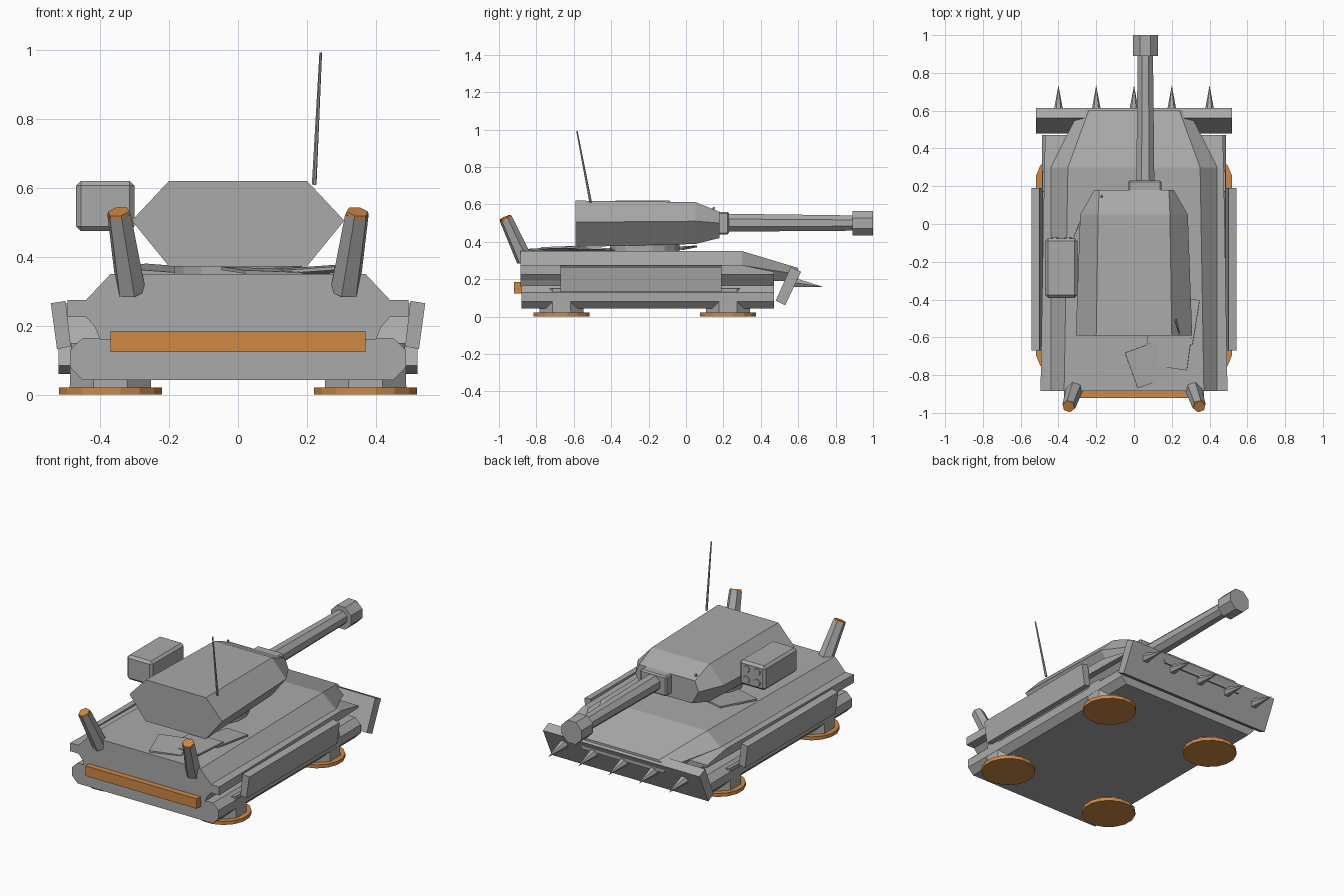
import bpy, bmesh, math
from mathutils import Vector, Matrix

if "Cube" in bpy.data.objects:
    bpy.data.objects.remove(bpy.data.objects["Cube"])


def material(name, col):
    m = bpy.data.materials.new(name)
    m.diffuse_color = (*col, 1)
    m.use_nodes = True
    m.node_tree.nodes["Principled BSDF"].inputs["Base Color"].default_value = m.diffuse_color
    return m


GREY = material("armour grey", (0.40, 0.40, 0.40))
ORANGE = material("glow orange", (0.62, 0.25, 0.06))


def finish(name, bm, mat=GREY):
    bmesh.ops.recalc_face_normals(bm, faces=bm.faces)
    me = bpy.data.meshes.new(name)
    bm.to_mesh(me)
    bm.free()
    me.materials.append(mat)
    ob = bpy.data.objects.new(name, me)
    bpy.context.collection.objects.link(ob)
    return ob


def loft(name, sections, mirror=True, mat=GREY):
    """Skin cross-sections (y, [(x, z), ...]) running along y."""
    bm = bmesh.new()
    rings = []
    for y, pts in sections:
        if mirror:
            pts = pts + [(-x, z) for x, z in reversed(pts)]
        rings.append([bm.verts.new((x, y, z)) for x, z in pts])
    n = len(rings[0])
    for a, b in zip(rings, rings[1:]):
        for i in range(n):
            j = (i + 1) % n
            bm.faces.new((a[i], a[j], b[j], b[i]))
    bm.faces.new(rings[0])
    bm.faces.new(rings[-1])
    return finish(name, bm, mat)


def rod(name, a, b, r1, r2, sides=8, mat=GREY):
    """Prism or cone from point a to point b, with a flat facing sideways."""
    a, b = Vector(a), Vector(b)
    d = b - a
    bm = bmesh.new()
    bmesh.ops.create_cone(bm, cap_ends=True, segments=sides, radius1=r1, radius2=r2,
                          depth=d.length)
    mtx = (Matrix.Translation((a + b) / 2) @ d.to_track_quat('Z', 'Y').to_matrix().to_4x4()
           @ Matrix.Rotation(math.pi / sides, 4, 'Z'))
    bm.transform(mtx)
    return finish(name, bm, mat)


def box(name, centre, size, rot=(0, 0, 0), bevel=0, mat=GREY):
    bm = bmesh.new()
    bmesh.ops.create_cube(bm, size=1)
    bmesh.ops.scale(bm, vec=size, verts=bm.verts)
    if bevel:
        bmesh.ops.bevel(bm, geom=bm.edges[:], offset=bevel, segments=1, affect='EDGES')
    ob = finish(name, bm, mat)
    ob.location = centre
    ob.rotation_euler = [math.radians(r) for r in rot]
    return ob


# Hull: lower tub, side shelf, upper deck with tapering nose
lower = [(0.45, 0.042), (0.487, 0.08), (0.487, 0.13), (0.45, 0.165)]
loft("lower_hull", [(-0.88, lower), (0.47, lower)])


def shelf(w, top):
    return [(0.385, 0.16), (0.44, 0.225), (w, 0.225), (w, top), (0.43, top)]


loft("hull_shelf", [(-0.885, shelf(0.495, 0.275)), (0.3, shelf(0.475, 0.275)),
                    (0.47, shelf(0.47, 0.24))])
loft("upper_hull", [
    (-0.885, [(0.40, 0.16), (0.445, 0.27), (0.37, 0.35)]),
    (0.3, [(0.38, 0.19), (0.44, 0.275), (0.35, 0.35)]),
    (0.6, [(0.27, 0.19), (0.29, 0.225), (0.24, 0.26)])])

# Tilted armour skirts on both sides
for s, side in ((1, "right"), (-1, "left")):
    prof = [(s * x, z) for x, z in
            [(0.485, 0.14), (0.525, 0.132), (0.543, 0.265), (0.50, 0.272)]]
    loft(side + "_skirt", [(-0.67, prof), (0.19, prof)], mirror=False)

    # Hover feet: post and glowing disc
    for y, end in ((-0.665, "rear"), (0.225, "fore")):
        rod(f"{side}_{end}_hover_post", (s * 0.37, y, 0.018), (s * 0.37, y, 0.15),
            0.128, 0.124)
        rod(f"{side}_{end}_hover_disc", (s * 0.37, y, 0), (s * 0.37, y, 0.021),
            0.152, 0.152, 16, ORANGE)

    # Leaning exhaust stacks with glowing tips
    base, tip = Vector((s * 0.31, -0.862, 0.30)), Vector((s * 0.345, -0.963, 0.523))
    rod(side + "_exhaust", base, tip, 0.045, 0.036, 6)
    axis = (tip - base).normalized()
    rod(side + "_exhaust_glow", tip, tip + axis * 0.009, 0.035, 0.033, 6, ORANGE)

# Glowing rear strip
box("rear_light_bar", (0, -0.895, 0.154), (0.74, 0.05, 0.06), mat=ORANGE)

# Spiked ram plate at the nose
bm = bmesh.new()
ram = [(0.48, 0.085), (0.53, 0.06), (0.615, 0.24), (0.56, 0.265)]
ends = [[bm.verts.new((x, y, z)) for y, z in ram] for x in (-0.52, 0.52)]
for e in ends:
    bm.faces.new(e)
for i in range(4):
    j = (i + 1) % 4
    bm.faces.new((ends[0][i], ends[0][j], ends[1][j], ends[1][i]))
finish("ram_plate", bm)
for i in range(5):
    x = (i - 2) * 0.2
    rod(f"ram_spike_{i + 1}", (x, 0.56, 0.185), (x, 0.735, 0.158), 0.032, 0.0, 6)

# Turret: six-sided body with a tapered face
loft("turret", [
    (-0.59, [(0.2, 0.372), (0.308, 0.505), (0.2, 0.62)]),
    (0.05, [(0.19, 0.388), (0.285, 0.51), (0.19, 0.612)]),
    (0.18, [(0.165, 0.42), (0.21, 0.50), (0.185, 0.56)])])
for z in (0.345,):
    rod("turret_ring", (0, -0.22, z), (0, -0.22, 0.4), 0.19, 0.19, 16)
rod("turret_sight", (-0.17, 0.145, 0.572), (-0.17, 0.15, 0.585), 0.007, 0.007, 6)

# Main gun
box("gun_mantlet", (0.058, 0.2, 0.5), (0.175, 0.06, 0.12), bevel=0.008)
rod("gun_barrel", (0.06, 0.2, 0.502), (0.06, 0.91, 0.5), 0.052, 0.044)
rod("gun_muzzle", (0.06, 0.89, 0.499), (0.06, 1.0, 0.499), 0.072, 0.072)

# Missile pod with four tube mouths
box("missile_pod", (-0.385, -0.233, 0.547), (0.17, 0.315, 0.146), bevel=0.014)
for i, dx in enumerate((-0.035, 0.035)):
    for j, dz in enumerate((-0.032, 0.032)):
        p = Vector((-0.385 + dx, -0.08, 0.547 + dz))
        rod(f"missile_tube_{i}{j}", p, p + Vector((0, 0.01, 0)), 0.024, 0.02)

# Antenna
rod("antenna", (0.221, -0.51, 0.61), (0.24, -0.583, 0.992), 0.007, 0.004, 6)

# Loose armour patches lying on the deck
patches = [((0.07, -0.745, 0.358), (0.18, 0.2, 0.01), (3, 2, 20)),
           ((0.18, -0.66, 0.362), (0.23, 0.2, 0.01), (2, -4, -8)),
           ((0.25, -0.51, 0.360), (0.16, 0.24, 0.01), (-2, -4, -9)),
           ((-0.22, -0.09, 0.362), (0.2, 0.24, 0.01), (3, 4, -22))]
for i, (c, size, rot) in enumerate(patches):
    box(f"deck_patch_{i + 1}", c, size, rot)
